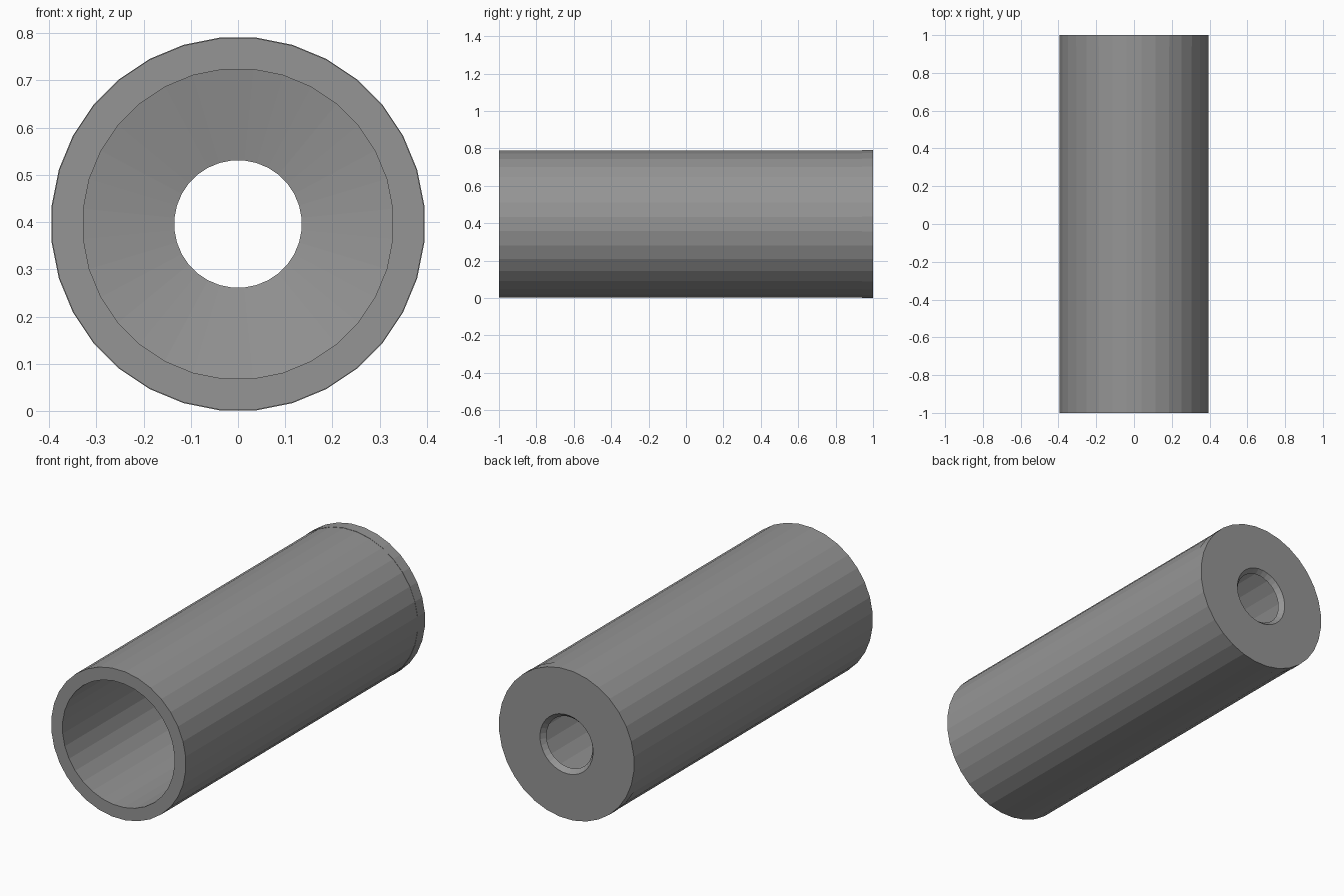
import bpy, bmesh, math

if "Cube" in bpy.data.objects:
    bpy.data.objects.remove(bpy.data.objects["Cube"])

N = 32
CZ = 0.396  # height of the tube axis

# dark grey finish shared by both parts
grey = bpy.data.materials.new("dark_grey")
grey.diffuse_color = (0.3, 0.3, 0.3, 1.0)
grey.use_nodes = True
grey.node_tree.nodes["Principled BSDF"].inputs["Base Color"].default_value = grey.diffuse_color


def lathe(name, profile):
    """Spin a closed (radius, y, sides-multiplier-free) profile around the axis."""
    bm = bmesh.new()
    rings = []
    for r, y in profile:
        ring = []
        for i in range(N):
            a = 2 * math.pi * (i + 0.5) / N
            ring.append(bm.verts.new((r * math.sin(a), y, CZ - r * math.cos(a))))
        rings.append(ring)
    for k in range(len(rings)):
        a, b = rings[k], rings[(k + 1) % len(rings)]
        for i in range(N):
            j = (i + 1) % N
            bm.faces.new((a[i], a[j], b[j], b[i]))
    bmesh.ops.recalc_face_normals(bm, faces=bm.faces)
    mesh = bpy.data.meshes.new(name)
    bm.to_mesh(mesh)
    bm.free()
    mesh.materials.append(grey)
    obj = bpy.data.objects.new(name, mesh)
    bpy.context.collection.objects.link(obj)
    return obj


# open tube body
lathe("tube_body", [(0.395, -1.0), (0.395, 0.94), (0.329, 0.94), (0.329, -1.0)])

# end cap: shallow cone inside, flat outside, chamfered centre hole
lathe("end_cap", [(0.3965, 0.94), (0.3965, 1.0), (0.156, 1.0),
                  (0.135, 0.975), (0.329, 0.94)])
